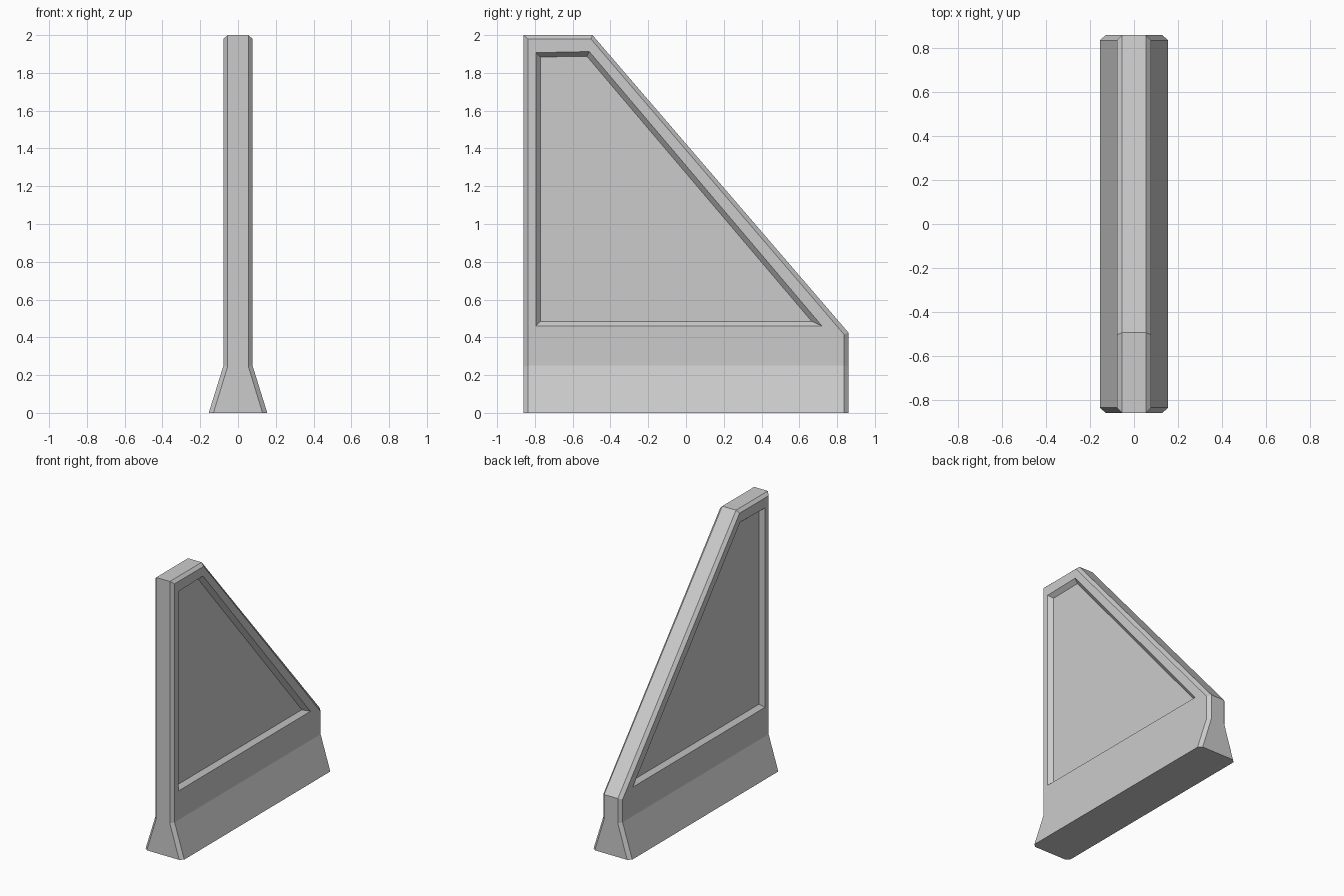
import bpy
import bmesh

if "Cube" in bpy.data.objects:
    bpy.data.objects.remove(bpy.data.objects["Cube"])

# Half widths: wall, its narrow edge, flared foot and foot edge
WALL, EDGE, FOOT, FOOT_EDGE = 0.077, 0.055, 0.155, 0.13
RECESS = 0.03

# Profiles in (y, z), from front foot over the top to back foot
rim = [(-0.86, 0), (-0.86, 0.245), (-0.86, 2), (-0.495, 2),
       (0.86, 0.425), (0.86, 0.245), (0.86, 0)]
face = [(-0.837, 0), (-0.837, 0.25), (-0.837, 1.98), (-0.504, 1.98),
        (0.837, 0.415), (0.837, 0.25), (0.837, 0)]
panel_outer = [(-0.795, 0.46), (-0.795, 1.907), (-0.512, 1.913), (0.72, 0.46)]
panel_inner = [(-0.77, 0.485), (-0.77, 1.884), (-0.525, 1.888), (0.665, 0.485)]

bm = bmesh.new()


def ring(points, side, width, foot=None):
    """Place profile points at a half width, wider at the foot."""
    return [bm.verts.new((side * (foot if foot and z == 0 else width), y, z))
            for y, z in points]


rims, faces = [], []
for side in (1, -1):
    r = ring(rim, side, EDGE, FOOT_EDGE)
    f = ring(face, side, WALL, FOOT)
    po = ring(panel_outer, side, WALL)
    pi = ring(panel_inner, side, WALL - RECESS)
    rims.append(r)
    faces.append(f)
    # chamfer strip round the edge
    for i in range(6):
        bm.faces.new((r[i], r[i + 1], f[i + 1], f[i]))
    # flared foot and flat frame round the panel
    bm.faces.new((f[0], f[1], f[5], f[6]))
    for i in range(3):
        bm.faces.new((f[i + 1], f[i + 2], po[i + 1], po[i]))
    bm.faces.new((f[1], po[0], po[3], f[4], f[5]))
    # sloped recess walls and panel floor
    for i in range(4):
        j = (i + 1) % 4
        bm.faces.new((po[i], po[j], pi[j], pi[i]))
    bm.faces.new(pi)

# Edge faces joining both sides, and the underside
a, b = rims
for i in range(6):
    bm.faces.new((a[i], a[i + 1], b[i + 1], b[i]))
bm.faces.new((a[0], faces[0][0], faces[0][6], a[6],
              b[6], faces[1][6], faces[1][0], b[0]))
bmesh.ops.recalc_face_normals(bm, faces=bm.faces)

mesh = bpy.data.meshes.new("sloped_wall")
bm.to_mesh(mesh)
bm.free()
wall = bpy.data.objects.new("sloped_wall", mesh)
bpy.context.collection.objects.link(wall)

# Plain grey material
grey = bpy.data.materials.new("light_grey")
grey.use_nodes = True
colour = (0.6, 0.6, 0.6, 1)
grey.diffuse_color = colour
grey.node_tree.nodes["Principled BSDF"].inputs["Base Color"].default_value = colour
mesh.materials.append(grey)
